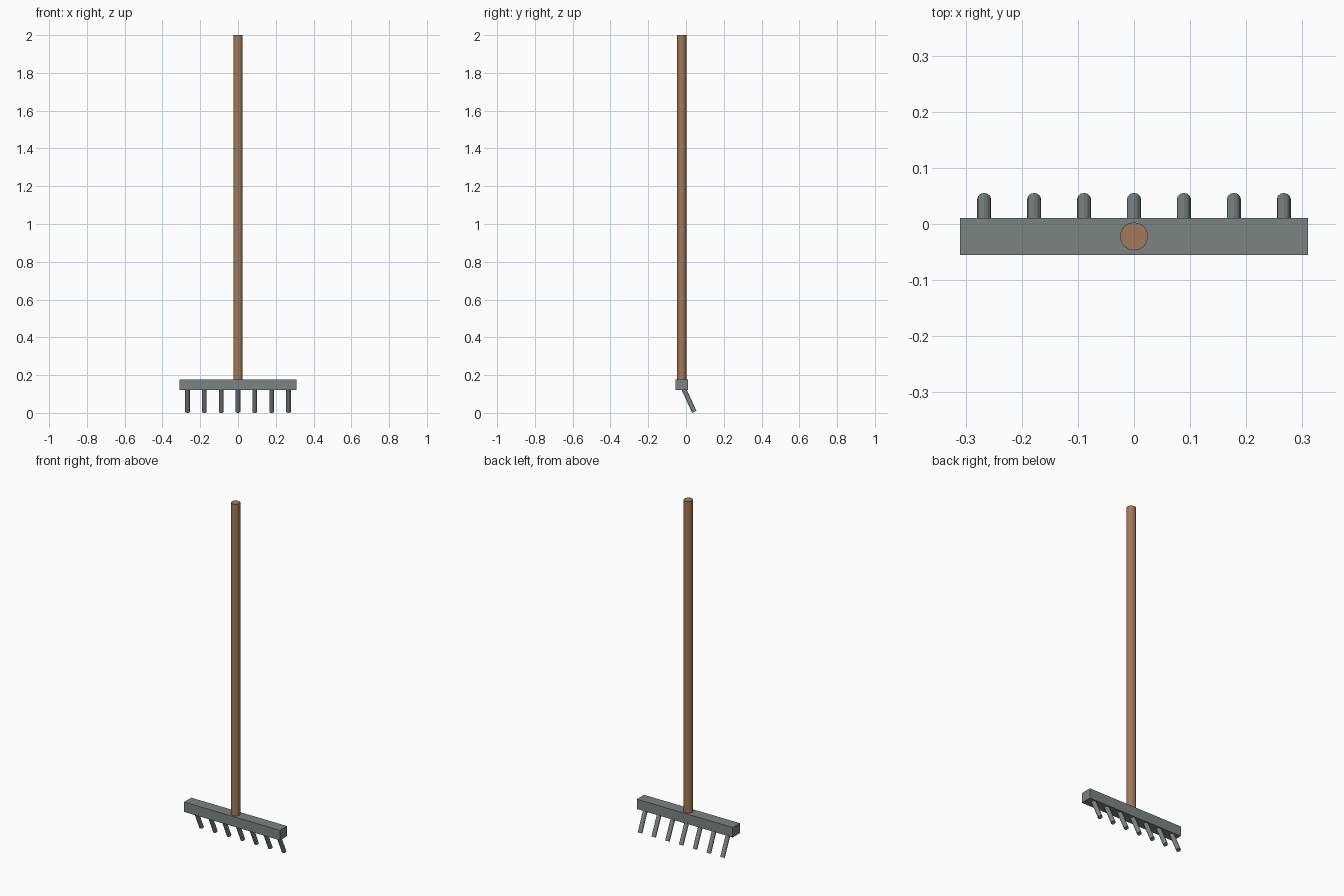
import bpy
from mathutils import Vector

if "Cube" in bpy.data.objects:
    bpy.data.objects.remove(bpy.data.objects["Cube"])


def material(name, color):
    m = bpy.data.materials.new(name)
    m.diffuse_color = color
    m.use_nodes = True
    m.node_tree.nodes["Principled BSDF"].inputs["Base Color"].default_value = m.diffuse_color
    return m


wood = material("wood", (0.36, 0.19, 0.10, 1))
metal = material("metal", (0.20, 0.23, 0.23, 1))


def rod(name, start, end, radius, sides, mat):
    start, end = Vector(start), Vector(end)
    axis = end - start
    bpy.ops.mesh.primitive_cylinder_add(
        vertices=sides, radius=radius, depth=axis.length,
        location=(start + end) / 2,
        rotation=axis.to_track_quat('Z', 'Y').to_euler())
    ob = bpy.context.object
    ob.name = name
    ob.data.materials.append(mat)
    return ob


BAR_Y, BAR_Z = -0.022, 0.149

# Long wooden handle
rod("handle", (0, BAR_Y, BAR_Z), (0, BAR_Y, 2.0), 0.025, 16, wood)

# Metal head bar
bpy.ops.mesh.primitive_cube_add(size=1, location=(0, BAR_Y, BAR_Z))
bar = bpy.context.object
bar.name = "head_bar"
bar.scale = (0.62, 0.066, 0.058)
bar.data.materials.append(metal)

# Row of tilted tines
for i in range(7):
    x = (i - 3) * 0.089
    rod(f"tine_{i + 1}", (x, 0.044, 0.0053), (x, BAR_Y, BAR_Z), 0.0125, 12, metal)
